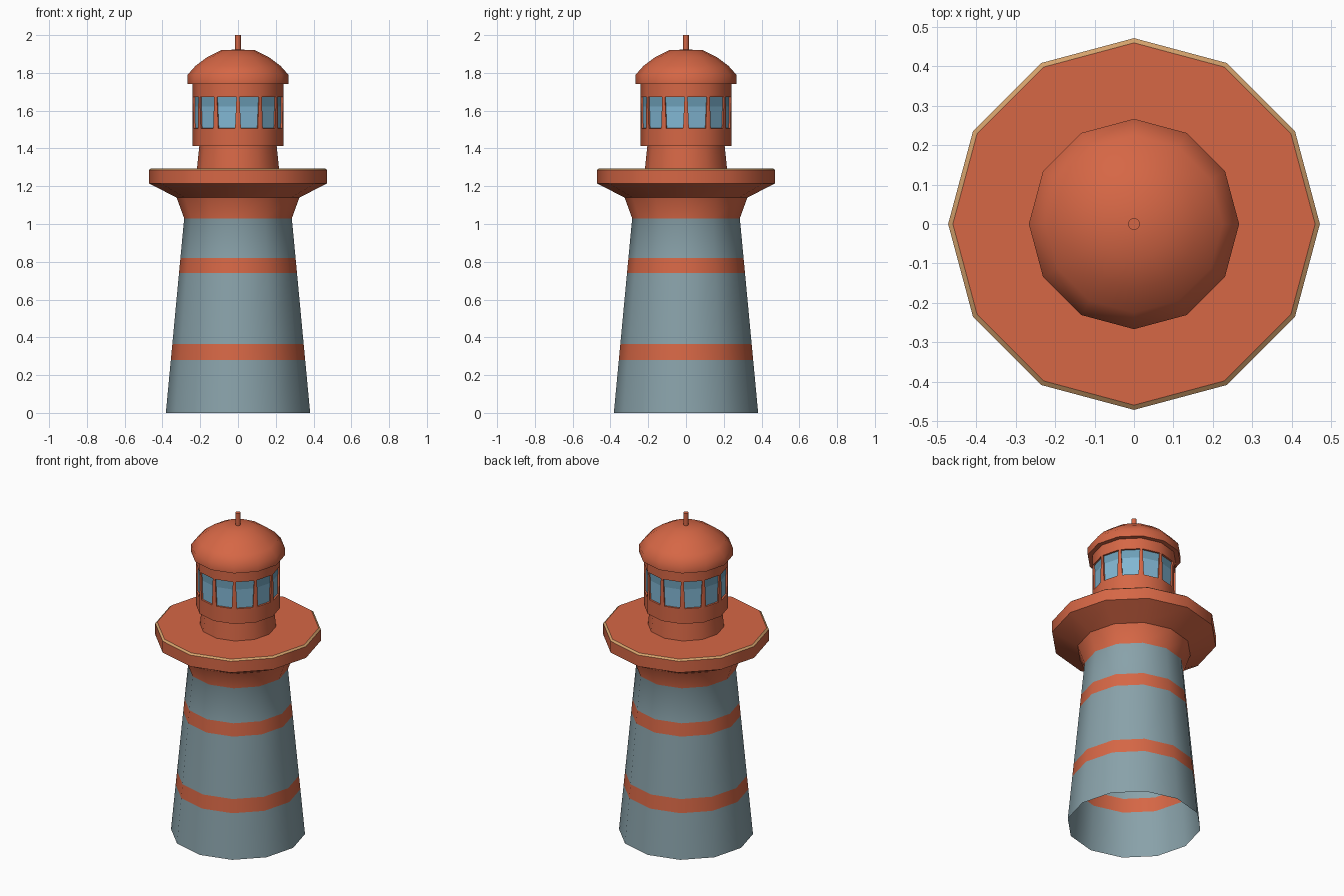
import bpy, bmesh, math
from mathutils import Vector

if "Cube" in bpy.data.objects:
    bpy.data.objects.remove(bpy.data.objects["Cube"])

SIDES = 12


def material(name, rgb):
    m = bpy.data.materials.new(name)
    m.use_nodes = True
    m.diffuse_color = (*rgb, 1)
    bsdf = m.node_tree.nodes["Principled BSDF"]
    bsdf.inputs["Base Color"].default_value = (*rgb, 1)
    bsdf.inputs["Roughness"].default_value = 0.8
    return m


orange = material("burnt orange", (0.67, 0.135, 0.06))
grey = material("blue grey", (0.25, 0.36, 0.40))
tan = material("tan trim", (0.66, 0.36, 0.15))
glass = material("window blue", (0.22, 0.47, 0.65))
glass_dark = material("upper window blue", (0.15, 0.34, 0.47))


def revolve(bm, profile, sides=SIDES):
    """Spin (radius, z) points around z; a zero radius makes a pole."""
    rings = []
    for r, z in profile:
        if r == 0:
            rings.append([bm.verts.new((0, 0, z))] * sides)
        else:
            rings.append([bm.verts.new((r * math.cos(math.tau * i / sides),
                                        r * math.sin(math.tau * i / sides), z))
                          for i in range(sides)])
    for low, high in zip(rings, rings[1:]):
        for i in range(sides):
            j = (i + 1) % sides
            corners = dict.fromkeys((low[i], low[j], high[j], high[i]))
            bm.faces.new(list(corners))


def finish(bm, name, mats, angle=35):
    mesh = bpy.data.meshes.new(name)
    bm.normal_update()
    bm.to_mesh(mesh)
    bm.free()
    for m in mats:
        mesh.materials.append(m)
    ob = bpy.data.objects.new(name, mesh)
    bpy.context.collection.objects.link(ob)
    bpy.ops.object.select_all(action='DESELECT')
    ob.select_set(True)
    bpy.context.view_layer.objects.active = ob
    bpy.ops.object.shade_smooth_by_angle(angle=math.radians(angle))
    return ob


# Tapered tower, open below, with two painted bands and a flared collar
bm = bmesh.new()
BASE_R, TOP_R, TOP_Z = 0.382, 0.285, 1.03
levels = [0, 0.28, 0.365, 0.74, 0.82, TOP_Z]
wall = [(BASE_R + (TOP_R - BASE_R) * z / TOP_Z, z) for z in levels]
revolve(bm, wall + [(0.325, 1.14)])
for f in bm.faces:
    z = f.calc_center_median().z
    f.material_index = int(0.28 < z < 0.365 or 0.74 < z < 0.82 or z > TOP_Z)
finish(bm, "tower", [grey, orange])

# Gallery deck with a thin tan chamfer on its upper rim
bm = bmesh.new()
revolve(bm, [(0.325, 1.14), (0.472, 1.215), (0.472, 1.286), (0.46, 1.295), (0.21, 1.295)])
for f in bm.faces:
    f.material_index = int(1.287 < f.calc_center_median().z < 1.294)
finish(bm, "gallery_deck", [orange, tan])

# Neck below the lantern room
bm = bmesh.new()
revolve(bm, [(0.217, 1.295), (0.205, 1.412)])
finish(bm, "neck", [orange])

# Lantern room with one recessed, tapered window per side
bm = bmesh.new()
SILL, HEAD = 1.498, 1.682
revolve(bm, [(0.205, 1.412), (0.24, 1.412), (0.24, SILL), (0.24, HEAD), (0.24, 1.745)])
bm.normal_update()
panes = [f for f in bm.faces if SILL < f.calc_center_median().z < HEAD]
bmesh.ops.inset_individual(bm, faces=panes, thickness=0.012, depth=0)
# Narrow the foot of each opening
for f in panes:
    low = [v for v in f.verts if v.co.z < 1.6]
    mid = (low[0].co + low[1].co) / 2
    for v in low:
        v.co = mid + (v.co - mid) * 0.86
bm.normal_update()
bmesh.ops.inset_individual(bm, faces=panes, thickness=0.001, depth=-0.01)
for f in panes:
    f.material_index = 1
# Split the panes into a light lower and a dark upper part
edges = list({e for f in panes for e in f.edges})
verts = list({v for f in panes for v in f.verts})
bmesh.ops.bisect_plane(bm, geom=panes + edges + verts,
                       plane_co=Vector((0, 0, 1.622)), plane_no=Vector((0, 0, 1)))
for f in bm.faces:
    if f.material_index == 1 and f.calc_center_median().z > 1.622:
        f.material_index = 2
finish(bm, "lantern_room", [orange, glass, glass_dark])

# Domed roof with an overhanging lip
bm = bmesh.new()
revolve(bm, [(0.235, 1.742), (0.267, 1.742), (0.267, 1.79), (0.225, 1.837),
             (0.165, 1.882), (0.09, 1.92), (0, 1.924)])
finish(bm, "domed_roof", [orange], 50)

# Rooftop rod
bm = bmesh.new()
revolve(bm, [(0.015, 1.9), (0.015, 2.0), (0, 2.0)])
finish(bm, "roof_rod", [orange])
